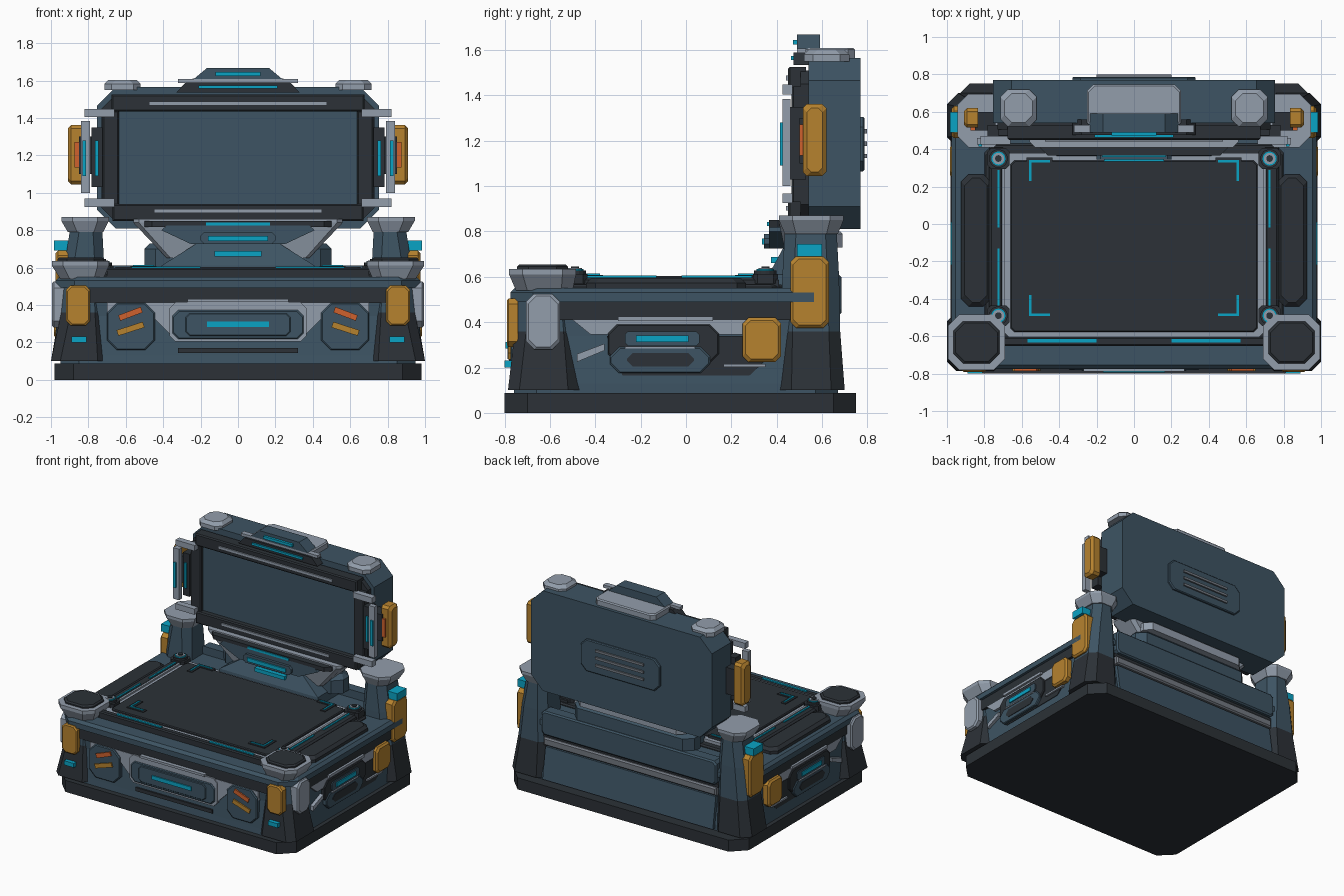
import bpy, bmesh, math

if "Cube" in bpy.data.objects:
    bpy.data.objects.remove(bpy.data.objects["Cube"])

def mat(name, r, g, b):
    m = bpy.data.materials.new(name)
    m.diffuse_color = (r, g, b, 1)
    m.use_nodes = True
    m.node_tree.nodes["Principled BSDF"].inputs["Base Color"].default_value = m.diffuse_color
    return m

SLATE = mat("slate_blue", .047, .088, .125)
DARK = mat("charcoal", .025, .031, .038)
LIGHT = mat("light_grey", .29, .34, .41)
MID = mat("mid_grey", .17, .19, .22)
YEL = mat("amber", .47, .225, .028)
ORG = mat("orange", .62, .12, .027)
CYAN = mat("cyan", .003, .37, .56)

# local (u, v, w) to world, w is the extrusion axis
MAP = {'z': lambda u, v, w: (u, v, w), 'y': lambda u, v, w: (u, w, v), 'x': lambda u, v, w: (w, u, v)}

def skin(name, rings, mats, axis='z', mirror=False):
    """Loft through rings of (w, points); one material per span."""
    bm = bmesh.new()
    rows = [[bm.verts.new(MAP[axis](u, v, w)) for u, v in pts] for w, pts in rings]
    used = list(dict.fromkeys(mats))
    n = len(rows[0])
    for i in range(len(rows) - 1):
        for j in range(n):
            k = (j + 1) % n
            f = bm.faces.new((rows[i][j], rows[i][k], rows[i + 1][k], rows[i + 1][j]))
            f.material_index = used.index(mats[i])
    bm.faces.new(rows[0][::-1]).material_index = used.index(mats[0])
    bm.faces.new(rows[-1]).material_index = used.index(mats[-1])
    bmesh.ops.recalc_face_normals(bm, faces=bm.faces)
    me = bpy.data.meshes.new(name)
    bm.to_mesh(me)
    bm.free()
    for m in used:
        me.materials.append(m)
    ob = bpy.data.objects.new(name, me)
    bpy.context.collection.objects.link(ob)
    if mirror:
        mod = ob.modifiers.new("mirror", 'MIRROR')
        mod.use_mirror_merge = False
    return ob

def octo(u0, u1, v0, v1, c):
    if c <= 0:
        return [(u0, v0), (u1, v0), (u1, v1), (u0, v1)]
    return [(u0 + c, v0), (u1 - c, v0), (u1, v0 + c), (u1, v1 - c),
            (u1 - c, v1), (u0 + c, v1), (u0, v1 - c), (u0, v0 + c)]

def loft(name, rings, mats, axis='z', mirror=False):
    return skin(name, [(r[0], octo(*r[1:])) for r in rings], mats, axis, mirror)

def block(name, u, v, w, m, axis='z', c=0, t=0, mirror=False):
    """Chamfered plate from w[0] to w[1]; t bevels the far rim."""
    a, b = w
    rings = [(a, *u, *v, c)]
    if t:
        rings.append((b - math.copysign(min(t, abs(b - a) * .6), b - a), *u, *v, c))
    rings.append((b, u[0] + t, u[1] - t, v[0] + t, v[1] - t, c))
    return loft(name, rings, [m] * (len(rings) - 1), axis, mirror)

def poly(name, pts, w, m, axis='y', mirror=False):
    return skin(name, [(w[0], pts), (w[1], pts)], [m], axis, mirror)

def trap(xb, zb, xt, zt):
    return [(-xb, zb), (xb, zb), (xt, zt), (-xt, zt)]

# plinth and layered hull
block("plinth", (-.98, .98), (-.80, .75), (0, .087), DARK, c=.1)
loft("hull", [(.085, -.95, .95, -.76, .67, .1), (.13, -.95, .95, -.755, .67, .1),
              (.34, -.935, .935, -.74, .63, .1), (.41, -.935, .935, -.745, .63, .1),
              (.41, -.955, .955, -.76, .64, .1), (.49, -.955, .955, -.76, .64, .1),
              (.49, -.975, .975, -.775, .665, .1), (.53, -.975, .975, -.775, .665, .1),
              (.55, -.955, .955, -.755, .65, .1)],
     [SLATE, SLATE, SLATE, DARK, DARK, SLATE, SLATE, SLATE])

# corner posts with flared caps
loft("front_post", [(.1, .70, 1, -.785, -.47, .05), (.36, .715, .945, -.755, -.49, .05),
                    (.54, .72, .935, -.745, -.505, .05), (.54, .72, .95, -.75, -.50, .05),
                    (.61, .69, .995, -.78, -.485, .06), (.635, .69, .995, -.78, -.485, .06)],
     [DARK, SLATE, LIGHT, LIGHT, LIGHT], mirror=True)
block("front_post_pad", (.72, .965), (-.745, -.52), (.63, .655), DARK, c=.05, t=.01, mirror=True)
loft("rear_post", [(.1, .70, 1, .405, .70, .06), (.36, .71, .955, .42, .68, .05),
                   (.6, .715, .93, .425, .675, .05), (.79, .725, .9, .435, .665, .05),
                   (.79, .72, .91, .435, .67, .05), (.85, .69, .945, .41, .695, .06),
                   (.87, .69, .945, .41, .695, .06)],
     [DARK, SLATE, SLATE, LIGHT, LIGHT, LIGHT], mirror=True)

# post armour plates and lamps
block("front_post_plate", (.79, .92), (.29, .505), (-.74, -.79), YEL, 'y', .025, .008, True)
block("front_post_lamp", (.81, .89), (.2, .232), (-.75, -.80), CYAN, 'y', mirror=True)
block("front_post_side_plate", (-.705, -.555), (.28, .525), (.92, .995), LIGHT, 'x', .035, .01, True)
block("rear_post_plate", (.46, .63), (.375, .69), (.91, .975), YEL, 'x', .025, .012, True)
block("rear_post_lamp", (.49, .60), (.69, .745), (.88, .985), CYAN, 'x', mirror=True)

# front fascia
poly("front_light_sheet", [(.0, .41), (.7, .41), (.7, .34), (.46, .34), (.36, .24), (0, .24)],
     (-.73, -.763), LIGHT, mirror=True)
block("front_panel_frame", (-.365, .365), (.205, .415), (-.74, -.772), LIGHT, 'y', .03)
block("front_panel", (-.35, .35), (.218, .372), (-.76, -.78), SLATE, 'y', .03, .006)
block("front_panel_core", (-.28, .28), (.235, .355), (-.775, -.787), SLATE, 'y', .02, .004)
block("front_lamp", (-.165, .165), (.283, .312), (-.78, -.795), CYAN, 'y')
block("front_trim", (-.27, .27), (.415, .432), (-.75, -.788), LIGHT, 'y')
poly("front_vent", trap(.32, .143, .32, .17), (-.74, -.765), DARK)
block("chevron_plate", (.445, .70), (.16, .41), (-.74, -.775), SLATE, 'y', .05, .006, True)
for n, z, m in (("upper", .34, ORG), ("lower", .26, YEL)):
    k = .06 if n == "upper" else .07
    poly(n + "_chevron", [(.57 - k, z + .02), (.58 - k, z + .05), (.58 + k, z + .005), (.57 + k, z - .025)],
         (-.77, -.785), m, mirror=True)

# side fascia
poly("side_dark_sheet", [(-.35, .34), (-.28, .165), (.28, .165), (.36, .24), (.36, .34)],
     (.92, .952), DARK, 'x', True)
poly("side_light_sheet", [(-.5, .41), (-.42, .345), (.25, .345), (.3, .41)], (.92, .955), LIGHT, 'x', True)
block("side_housing", (-.345, .145), (.22, .39), (.93, .965), DARK, 'x', .04, .005, True)
block("side_lower_panel", (-.335, .105), (.175, .29), (.93, .972), SLATE, 'x', .04, .005, True)
block("side_slot", (-.26, .035), (.205, .265), (.96, .976), DARK, 'x', .025, 0, True)
block("side_lamp_panel", (-.27, .06), (.295, .36), (.95, .972), SLATE, 'x', .015, 0, True)
block("side_lamp", (-.22, .01), (.312, .342), (.96, .98), CYAN, 'x', mirror=True)
block("side_slot_trim", (-.27, .04), (.283, .292), (.96, .978), LIGHT, 'x', mirror=True)
block("side_trim", (-.30, .12), (.405, .425), (.93, .972), LIGHT, 'x', mirror=True)
block("side_low_trim", (.165, .35), (.203, .216), (.93, .965), LIGHT, 'x', mirror=True)
block("side_amber_plate", (.25, .42), (.225, .42), (.92, .985), YEL, 'x', .025, .012, True)
poly("side_strut", [(-.48, .225), (-.36, .275), (-.36, .305), (-.48, .26)], (.92, .965), LIGHT, 'x', True)

# rear fascia
block("rear_beam", (-.73, .73), (.43, .61), (.6, .685), SLATE, 'y', .02, .01)
block("rear_slot", (-.73, .73), (.405, .43), (.6, .655), DARK, 'y')
block("rear_trim", (-.72, .72), (.345, .405), (.6, .672), MID, 'y', 0, .01)
skin("rear_skirt", [(-.71, [(.6, .1), (.695, .1), (.66, .335), (.6, .335)]),
                    (.71, [(.6, .1), (.695, .1), (.66, .335), (.6, .335)])], [SLATE], 'x')

# deck and work pad
block("deck", (-.8, .8), (-.65, .43), (.54, .566), DARK, c=.05, t=.01)
block("deck_frame", (-.70, .70), (-.605, .38), (.56, .588), LIGHT, c=.03)
block("work_pad", (-.66, .66), (-.578, .34), (.57, .603), DARK, c=.02, t=.006)
block("side_rail", (.70, .775), (-.56, .41), (.55, .597), DARK, t=.012, mirror=True)
block("rail_inlay", (.69, .705), (-.45, .3), (.56, .6), LIGHT, mirror=True)
block("armrest", (.765, .925), (-.44, .265), (.54, .592), DARK, c=.04, t=.02, mirror=True)
block("front_rail", (-.70, .70), (-.652, -.605), (.54, .598), DARK, t=.008)
block("front_rail_lamp", (.2, .57), (-.634, -.616), (.59, .606), CYAN, mirror=True)
for i, (a, b) in enumerate(((-.44, -.13), (-.02, .29))):
    block("rail_lamp_%d" % i, (.719, .731), (a, b), (.59, .605), CYAN, mirror=True)

# corner knobs and pad markers
for n, y, s in (("front", -.49, 1), ("rear", .35, -1)):
    block(n + "_knob_base", (.665, .785), (y - .055, y + .055), (.57, .612), DARK, c=.02, mirror=True)
    for part, r, z, m in (("knob", .05, .628, DARK), ("knob_ring", .038, .634, CYAN),
                          ("knob_rim", .031, .638, LIGHT), ("knob_cap", .018, .645, DARK)):
        c = [(.725 + r * math.cos(k * math.pi / 8), y + r * math.sin(k * math.pi / 8)) for k in range(16)]
        poly(n + "_" + part, c, (.6, z), m, 'z', True)
    e = -.485 if s > 0 else .335
    for part, g, m, z in (("marker_plate", .02, DARK, .608), ("marker", .006, CYAN, .614)):
        L = .1 + g
        pts = [(.555 + g, e - s * g), (.555 + g, e + s * L), (.555 - g, e + s * L),
               (.555 - g, e + s * g), (.555 - L, e + s * g), (.555 - L, e - s * g)]
        poly(n + "_" + part, pts, (.59, z), m, 'z', True)

# neck and tray below the display
loft("neck", [(.55, -.42, .42, .36, .66, 0), (.61, -.41, .41, .365, .66, 0), (.73, -.22, .22, .43, .64, 0),
              (.86, -.3, .3, .45, .64, 0)], [SLATE] * 3)
loft("tray", [(.65, -.38, .38, .45, .6, .02), (.84, -.56, .56, .41, .62, .03), (.86, -.56, .56, .41, .62, .03)],
     [LIGHT, LIGHT])
poly("tray_front", [(-.25, .725), (.25, .725), (.41, .80), (.38, .825), (-.38, .825), (-.41, .80)],
     (.44, .365), SLATE)
block("tray_lip", (-.5, .5), (.365, .46), (.818, .85), DARK, c=.04)
block("tray_lamp", (-.16, .16), (.742, .77), (.38, .335), CYAN, 'y')
block("tray_lip_lamp", (-.17, .17), (.825, .842), (.4, .358), CYAN, 'y')
block("tray_lamp_mount", (-.2, .2), (.725, .79), (.38, .345), SLATE, 'y', .02)
block("neck_lamp", (-.125, .125), (.66, .688), (.45, .375), CYAN, 'y')
block("rear_neck_bar", (-.45, .45), (.56, .69), (.73, .80), LIGHT, c=.05, t=.01)
block("rear_neck_block", (-.5, .5), (.48, .67), (.6, .73), SLATE, c=.06, t=.03)

# display housing, bezel and screen
block("display_housing", (-.755, .755), (.81, 1.565), (.54, .77), SLATE, 'y', .1)
block("display_back_frame", (-.73, .73), (.86, 1.51), (.56, .505), DARK, 'y', .06)
block("screen", (-.645, .645), (.93, 1.44), (.52, .492), SLATE, 'y')
block("bezel_top", (-.675, .675), (1.435, 1.525), (.53, .45), DARK, 'y', 0, .008)
block("bezel_bottom", (-.67, .67), (.85, .94), (.53, .45), DARK, 'y', 0, .008)
block("bezel_side", (.635, .725), (.93, 1.44), (.53, .465), DARK, 'y', 0, .008, True)
block("bezel_top_trim", (-.475, .475), (1.466, 1.487), (.46, .44), LIGHT, 'y')
block("bezel_bottom_trim", (-.45, .45), (.892, .912), (.46, .44), LIGHT, 'y')

# display side handles
for n, z in (("upper", 1.405), ("lower", .925)):
    block(n + "_bracket", (.66, .82), (z, z + .043), (.47, .425), LIGHT, 'y', mirror=True)
block("handle", (.79, .84), (1.0, 1.385), (.46, .425), LIGHT, 'y', mirror=True)
block("handle_lamp", (.812, .832), (1.09, 1.28), (.44, .415), CYAN, 'y', mirror=True)
block("handle_core", (.725, .782), (1.03, 1.35), (.53, .46), DARK, 'y', mirror=True)
block("handle_core_lamp", (.747, .765), (1.09, 1.28), (.47, .45), CYAN, 'y', mirror=True)
block("handle_arm", (.74, .85), (1.1, 1.3), (.5, .6), DARK, 'y', mirror=True)
block("side_pod", (.515, .62), (1.045, 1.362), (.835, .91), YEL, 'x', .018, .018, True)
block("side_pod_light", (.835, .875), (1.135, 1.272), (.54, .5), ORG, 'y', mirror=True)

# display crown
block("crown_pad", (.52, .715), (.52, .72), (1.55, 1.603), LIGHT, c=.04, t=.022, mirror=True)
poly("crown_base", trap(.33, 1.535, .28, 1.59), (.56, .475), DARK)
block("crown_base_lamp", (-.21, .21), (1.557, 1.573), (.5, .462), CYAN, 'y')
block("crown_plate", (-.25, .25), (.51, .745), (1.56, 1.61), LIGHT, c=.03, t=.008)
block("crown_shelf", (-.32, .32), (.49, .53), (1.587, 1.608), LIGHT)
poly("crown_block", trap(.24, 1.605, .165, 1.668), (.59, .49), SLATE)
block("crown_lamp", (-.12, .12), (1.625, 1.645), (.5, .472), CYAN, 'y')

# rear vent panel
block("vent_panel", (-.33, .33), (1.065, 1.305), (.76, .787), SLATE, 'y', .045, .006)
for i in range(3):
    block("vent_bar_%d" % i, (-.2, .2), (1.123 + .055 * i, 1.141 + .055 * i), (.78, .798), MID, 'y')
